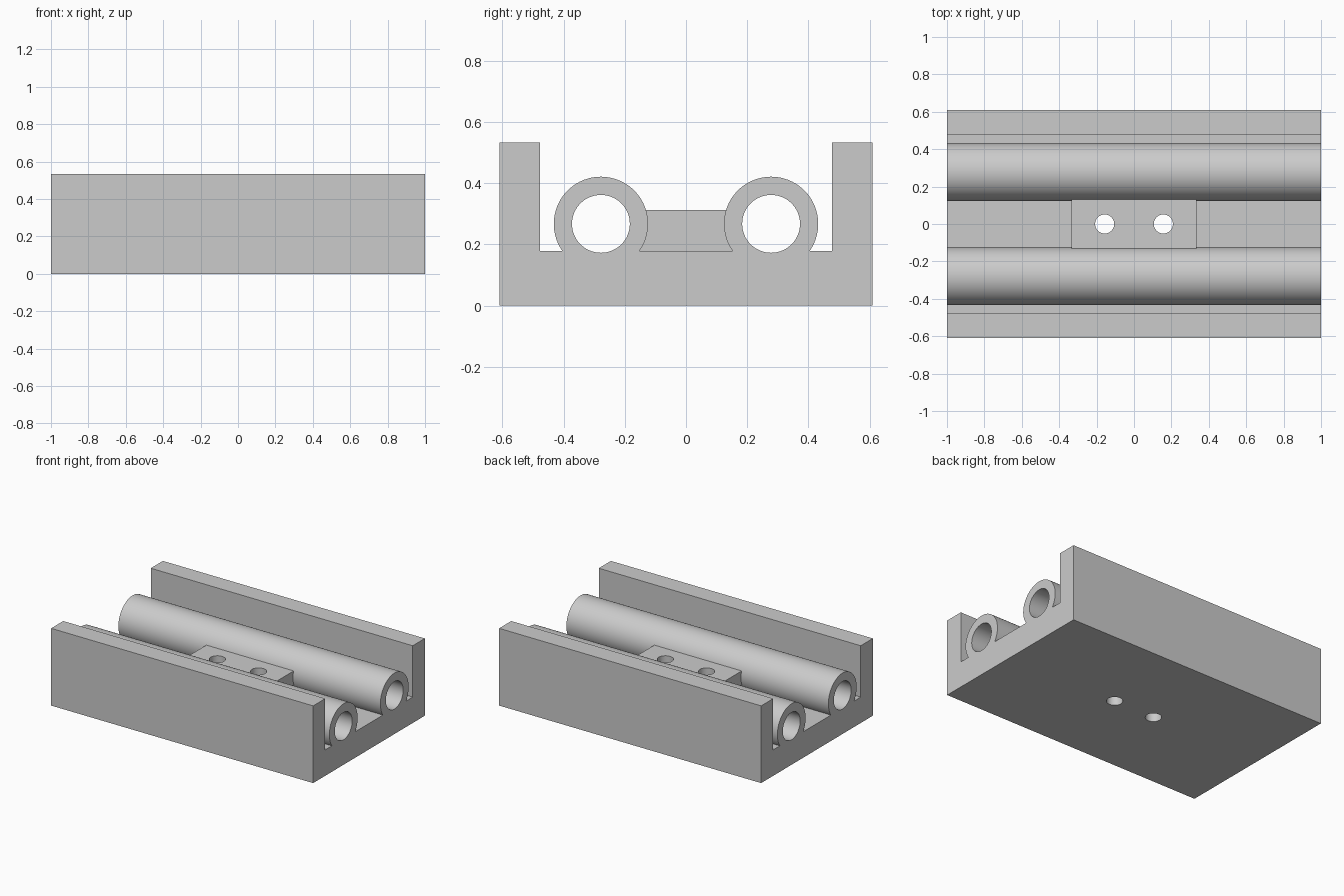
import bpy, bmesh, math

if "Cube" in bpy.data.objects:
    bpy.data.objects.remove(bpy.data.objects["Cube"])

HALF_L = 1.0                    # half length along x
WALL_OUT, WALL_IN, WALL_TOP = 0.609, 0.477, 0.533
FLOOR = 0.179
TUBE_Y, TUBE_Z, TUBE_R, BORE_R = 0.278, 0.267, 0.154, 0.0945
BLOCK_HALF, BLOCK_TOP = 0.333, 0.313
BOLT_X, BOLT_R = 0.157, 0.051

grey = bpy.data.materials.new("light_grey")
grey.diffuse_color = (0.6, 0.6, 0.6, 1)
grey.use_nodes = True
grey.node_tree.nodes["Principled BSDF"].inputs["Base Color"].default_value = grey.diffuse_color


def arc(cy, r, a0, a1, n):
    """Points of an arc in the yz plane around a tube axis."""
    return [(cy + r * math.cos(a0 + (a1 - a0) * i / n),
             TUBE_Z + r * math.sin(a0 + (a1 - a0) * i / n)) for i in range(n + 1)]


def extrude_profile(name, loops, half):
    """Fill yz loops (inner loops become holes) and extrude along x."""
    bm = bmesh.new()
    edges = []
    for pts in loops:
        vs = [bm.verts.new((-half, y, z)) for y, z in pts]
        edges += [bm.edges.new((vs[i - 1], vs[i])) for i in range(len(vs))]
    bmesh.ops.triangle_fill(bm, use_beauty=True, use_dissolve=False,
                            edges=edges, normal=(-1, 0, 0))
    ext = bmesh.ops.extrude_face_region(bm, geom=bm.faces[:], use_keep_orig=True)
    moved = [g for g in ext["geom"] if isinstance(g, bmesh.types.BMVert)]
    bmesh.ops.translate(bm, verts=moved, vec=(2 * half, 0, 0))
    bmesh.ops.recalc_face_normals(bm, faces=bm.faces[:])
    mesh = bpy.data.meshes.new(name)
    bm.to_mesh(mesh)
    bm.free()
    mesh.materials.append(grey)
    obj = bpy.data.objects.new(name, mesh)
    bpy.context.collection.objects.link(obj)
    return obj


# Channel base with two side walls and two bored tubes
dip = math.asin((TUBE_Z - FLOOR) / TUBE_R)
outline = [(-WALL_OUT, 0), (WALL_OUT, 0), (WALL_OUT, WALL_TOP),
           (WALL_IN, WALL_TOP), (WALL_IN, FLOOR)]
for cy in (TUBE_Y, -TUBE_Y):
    outline += arc(cy, TUBE_R, -dip, math.pi + dip, 48)
outline += [(-WALL_IN, FLOOR), (-WALL_IN, WALL_TOP), (-WALL_OUT, WALL_TOP)]
bores = [arc(cy, BORE_R, 0, 2 * math.pi, 64)[:-1] for cy in (TUBE_Y, -TUBE_Y)]
base = extrude_profile("channel_base", [outline] + bores, HALF_L)

# Mounting block seated between the tubes, slightly sunk into them
r = TUBE_R - 0.004
low, high = math.asin((FLOOR - 0.004 - TUBE_Z) / r), math.asin((BLOCK_TOP - TUBE_Z) / r)
left = arc(-TUBE_Y, r, low, high, 16)
right = [(-y, z) for y, z in reversed(left)]
block = extrude_profile("mounting_block", [left + right], BLOCK_HALF)

# Two bolt holes drilled through block and base
for x in (-BOLT_X, BOLT_X):
    bpy.ops.mesh.primitive_cylinder_add(vertices=48, radius=BOLT_R, depth=1.0,
                                        location=(x, 0, 0.2))
    drill = bpy.context.object
    drill.name = "bolt_hole_cutter"
    drill.hide_render = True
    drill.data.materials.append(grey)
    for obj in (base, block):
        bpy.context.view_layer.objects.active = obj
        mod = obj.modifiers.new("bolt_hole", "BOOLEAN")
        mod.operation = "DIFFERENCE"
        mod.solver = "EXACT"
        mod.object = drill
        bpy.ops.object.modifier_apply(modifier=mod.name)
    bpy.data.objects.remove(drill)

# Smooth round surfaces, crisp edges
for obj in (base, block):
    bpy.ops.object.select_all(action="DESELECT")
    obj.select_set(True)
    bpy.context.view_layer.objects.active = obj
    bpy.ops.object.shade_smooth_by_angle(angle=math.radians(30))
